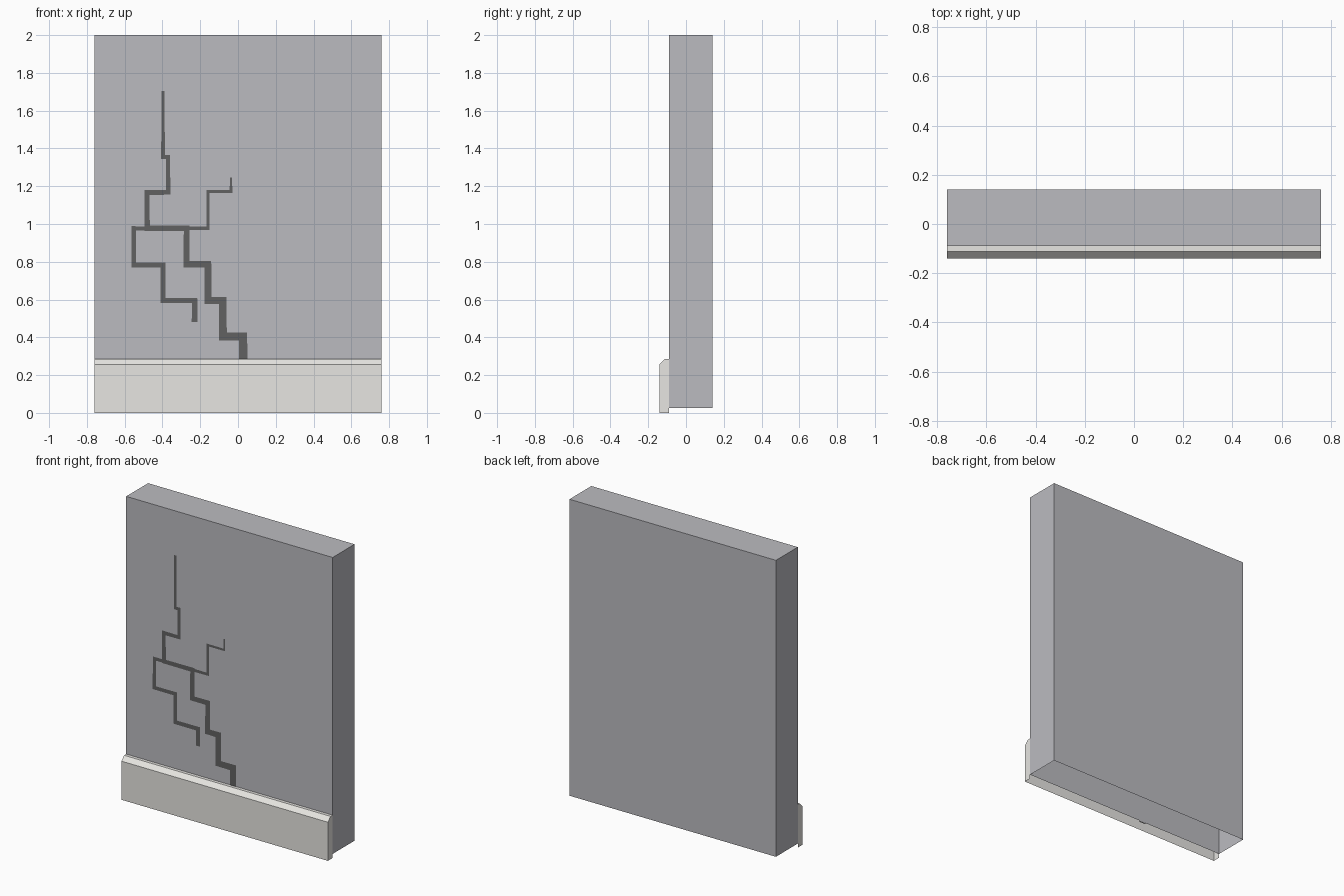
import bpy, bmesh
from mathutils import Vector

if "Cube" in bpy.data.objects:
    bpy.data.objects.remove(bpy.data.objects["Cube"])


def material(name, rgb):
    m = bpy.data.materials.new(name)
    m.diffuse_color = (*rgb, 1)
    m.use_nodes = True
    m.node_tree.nodes["Principled BSDF"].inputs["Base Color"].default_value = m.diffuse_color
    return m


def finish(name, bm, mat):
    me = bpy.data.meshes.new(name)
    bm.to_mesh(me)
    bm.free()
    ob = bpy.data.objects.new(name, me)
    bpy.context.collection.objects.link(ob)
    me.materials.append(mat)
    return ob


def extrude_profile(name, profile, half, mat, open_edges):
    """Extrude a (y, z) profile along x with end caps, leaving some sides open."""
    bm = bmesh.new()
    a = [bm.verts.new((-half, y, z)) for y, z in profile]
    b = [bm.verts.new((half, y, z)) for y, z in profile]
    bm.faces.new(a)
    bm.faces.new(b[::-1])
    n = len(profile)
    for i in range(n):
        if i not in open_edges:
            j = (i + 1) % n
            bm.faces.new((a[j], a[i], b[i], b[j]))
    # profiles run clockwise seen from +x, so flip to face outwards if needed
    area = sum(profile[i][0] * profile[(i + 1) % n][1]
               - profile[(i + 1) % n][0] * profile[i][1] for i in range(n))
    if area > 0:
        bmesh.ops.reverse_faces(bm, faces=bm.faces[:])
    return finish(name, bm, mat)


def crack_strip(name, path, w0, w1, y, mat):
    """Mitred ribbon along an (x, z) path, tapering from width w0 to w1."""
    pts = [Vector(p) for p in path]
    dirs = [(q - p).normalized() for p, q in zip(pts, pts[1:])]
    norms = [Vector((-d.y, d.x)) for d in dirs]
    bm = bmesh.new()
    pairs = []
    for i, p in enumerate(pts):
        n0, n1 = norms[max(i - 1, 0)], norms[min(i, len(norms) - 1)]
        m = (n0 + n1) / (1 + n0.dot(n1))
        m *= (w0 + (w1 - w0) * i / (len(pts) - 1)) / 2
        pairs.append([bm.verts.new((q.x, y, q.y)) for q in (p + m, p - m)])
    for (a, b), (c, d) in zip(pairs, pairs[1:]):
        bm.faces.new((a, b, d, c))
    bm.normal_update()
    flip = [f for f in bm.faces if f.normal.y > 0]
    if flip:
        bmesh.ops.reverse_faces(bm, faces=flip)
    return finish(name, bm, mat)


plaster = material("plaster", (0.50, 0.50, 0.53))
trim = material("trim", (0.80, 0.79, 0.76))
dark = material("crack_dark", (0.12, 0.12, 0.12))

# wall panel, open underneath
extrude_profile("wall", [(-0.09, 0.027), (0.14, 0.027), (0.14, 2), (-0.09, 2)],
                0.76, plaster, {0})

# chamfered skirting board, open against the wall and underneath
extrude_profile("skirting_board",
                [(-0.14, 0), (-0.09, 0), (-0.09, 0.285), (-0.112, 0.285), (-0.14, 0.257)],
                0.76, trim, {0, 1})

# main stepped crack, its foot hidden behind the skirting board
crack_strip("main_crack", [
    (-0.146, 0.02), (-0.146, 0.21), (0.027, 0.21), (0.027, 0.405), (-0.08, 0.405),
    (-0.08, 0.595), (-0.159, 0.595), (-0.159, 0.787), (-0.272, 0.787), (-0.272, 0.977),
    (-0.481, 0.977), (-0.481, 1.167), (-0.37, 1.167), (-0.37, 1.355), (-0.397, 1.355),
    (-0.397, 1.705)], 0.05, 0.017, -0.092, dark)

# lower left branch
crack_strip("left_branch_crack", [
    (-0.23, 0.48), (-0.23, 0.595), (-0.397, 0.595), (-0.397, 0.783),
    (-0.552, 0.783), (-0.552, 0.977), (-0.47, 0.977)], 0.03, 0.021, -0.0915, dark)

# upper right branch
crack_strip("right_branch_crack", [
    (-0.27, 0.977), (-0.159, 0.977), (-0.159, 1.172), (-0.037, 1.172),
    (-0.037, 1.245)], 0.02, 0.012, -0.0915, dark)
